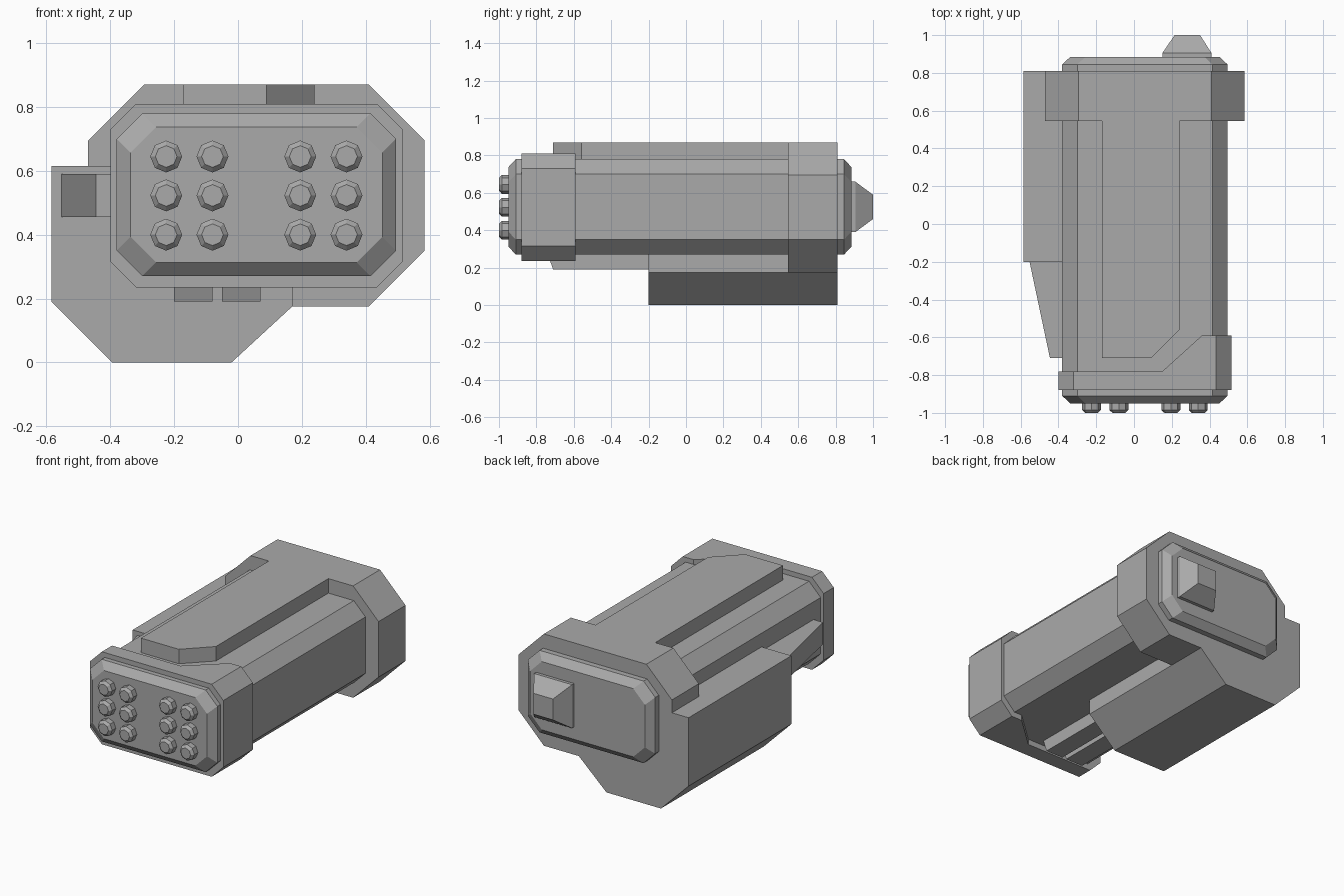
import bpy, bmesh, math
from mathutils import Vector

cube = bpy.data.objects.get("Cube")
if cube:
    bpy.data.objects.remove(cube, do_unlink=True)

grey = bpy.data.materials.new("grey metal")
grey.use_nodes = True
COLOR = (0.4, 0.4, 0.4, 1)
grey.diffuse_color = COLOR
grey.node_tree.nodes["Principled BSDF"].inputs["Base Color"].default_value = COLOR


def finish(name, bm):
    bmesh.ops.recalc_face_normals(bm, faces=bm.faces[:])
    mesh = bpy.data.meshes.new(name)
    bm.to_mesh(mesh)
    bm.free()
    mesh.materials.append(grey)
    obj = bpy.data.objects.new(name, mesh)
    bpy.context.collection.objects.link(obj)
    return obj


def loft(name, rings):
    """Bridge rings of equal length and cap both ends."""
    bm = bmesh.new()
    loops = [[bm.verts.new(p) for p in ring] for ring in rings]
    for a, b in zip(loops, loops[1:]):
        for i in range(len(a)):
            j = (i + 1) % len(a)
            bm.faces.new((a[i], a[j], b[j], b[i]))
    bm.faces.new(loops[0])
    bm.faces.new(loops[-1])
    return finish(name, bm)


def octagon(x0, x1, z0, z1, c, y, inset=0):
    """Chamfered rectangle facing along y."""
    x0, x1, z0, z1 = x0 + inset, x1 - inset, z0 + inset, z1 - inset
    return [(x, y, z) for x, z in (
        (x0 + c, z0), (x1 - c, z0), (x1, z0 + c), (x1, z1 - c),
        (x1 - c, z1), (x0 + c, z1), (x0, z1 - c), (x0, z0 + c))]


def rect(x0, x1, z0, z1, y):
    return [(x0, y, z0), (x1, y, z0), (x1, y, z1), (x0, y, z1)]


def along_y(name, outline, y0, y1):
    return loft(name, [[(x, y, z) for x, z in outline] for y in (y0, y1)])


def along_z(name, outline, z0, z1):
    return loft(name, [[(x, y, z) for x, y in outline] for z in (z0, z1)])


# Main body with chamfered ends
BODY = (-0.38, 0.495, 0.27, 0.78, 0.08)
loft("main_body", [octagon(*BODY, y, inset) for y, inset in
                   ((-0.95, 0.043), (-0.91, 0), (0.845, 0), (0.885, 0.043))])

# Rear collar
loft("rear_collar", [octagon(-0.47, 0.585, 0.175, 0.87, 0.175, y) for y in (0.545, 0.81)])

# Front collar, longer on its left side, with chamfered long corners
collar = along_z("front_collar", [(-0.40, -0.88), (0.515, -0.88), (0.515, -0.59),
                                  (0.36, -0.59), (0.15, -0.78), (-0.40, -0.78)], 0.235, 0.81)
bm = bmesh.new()
bm.from_mesh(collar.data)
corners = [e for e in bm.edges
           if abs(e.verts[0].co.z - e.verts[1].co.z) < 0.01
           and all(v.co.x < -0.39 for v in e.verts) | all(v.co.x > 0.5 for v in e.verts)]
bmesh.ops.bevel(bm, geom=corners, offset=0.08, segments=1, affect='EDGES')
bm.to_mesh(collar.data)
bm.free()

# Raised top plate with one clipped corner
along_z("top_plate", [(-0.17, -0.71), (0.09, -0.71), (0.24, -0.56), (0.24, 0.6), (-0.17, 0.6)],
        0.7, 0.87)

# Side block that wraps below the body
along_y("side_block", [(-0.585, 0.615), (-0.585, 0.19), (-0.395, 0), (-0.02, 0), (0.17, 0.175),
                       (0.17, 0.3), (-0.3, 0.3), (-0.3, 0.615)], -0.2, 0.81)

# Tapered fin leading into the side block
along_z("side_fin", [(-0.3, -0.71), (-0.445, -0.71), (-0.555, -0.19), (-0.3, -0.19)], 0.455, 0.59)

# Underside rails with sloped front ends
for side, x0 in (("right", -0.2), ("left", -0.05)):
    rail = [(-0.75, 0.3), (-0.71, 0.19), (0.6, 0.19), (0.6, 0.3)]
    loft(side + "_rail", [[(x, y, z) for y, z in rail] for x in (x0, x0 + 0.12)])

# Rear plug
loft("rear_plug", [rect(0.15, 0.41, 0.39, 0.66, 0.87), rect(0.15, 0.41, 0.39, 0.66, 0.905),
                   rect(0.215, 0.35, 0.46, 0.59, 1.0)])

# Grid of eight-sided studs on the front face
for row, z in enumerate((0.4, 0.523, 0.645)):
    for col, x in enumerate((-0.225, -0.08, 0.195, 0.34)):
        rings = []
        for y, r in ((-0.94, 0.05), (-0.985, 0.05), (-1.0, 0.034)):
            rings.append([(x + r * math.sin(k * math.tau / 8), y, z + r * math.cos(k * math.tau / 8))
                          for k in range(8)])
        loft(f"stud_{row + 1}_{col + 1}", rings)
